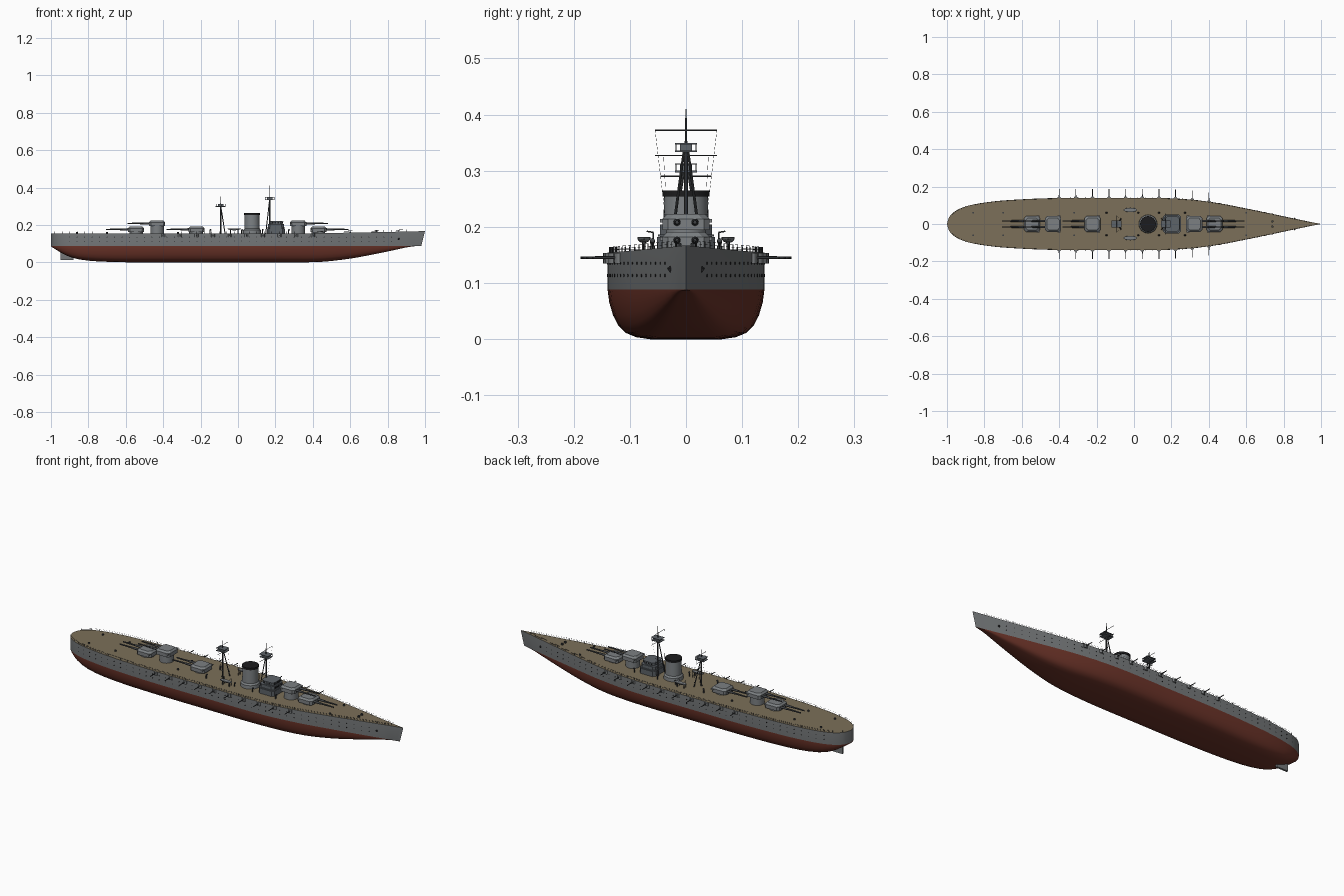
import bpy, bmesh, math
from mathutils import Vector, Matrix

if "Cube" in bpy.data.objects:
    bpy.data.objects.remove(bpy.data.objects["Cube"])


def material(name, rgb):
    m = bpy.data.materials.new(name)
    m.diffuse_color = (*rgb, 1)
    m.use_nodes = True
    m.node_tree.nodes["Principled BSDF"].inputs["Base Color"].default_value = m.diffuse_color
    return m


HULL = material("hull grey", (0.18, 0.19, 0.195))
RED = material("bottom red", (0.15, 0.034, 0.022))
DECK = material("wood deck", (0.20, 0.16, 0.10))
GREY = material("turret grey", (0.20, 0.215, 0.225))
BRIDGE = material("bridge grey", (0.11, 0.125, 0.14))
DARK = material("dark steel", (0.05, 0.054, 0.058))
BLACK = material("soot black", (0.012, 0.012, 0.013))


def interp(table, x):
    """Smooth curve through (x, value) pairs."""
    for i in range(len(table) - 1):
        (x0, a), (x1, b) = table[i], table[i + 1]
        if x <= x1 + 1e-9:
            def slope(k):
                lo, hi = max(k - 1, 0), min(k + 1, len(table) - 1)
                return (table[hi][1] - table[lo][1]) / (table[hi][0] - table[lo][0])
            h = x1 - x0
            t = (x - x0) / h
            return (a * (2*t**3 - 3*t*t + 1) + slope(i) * h * (t**3 - 2*t*t + t)
                    + b * (3*t*t - 2*t**3) + slope(i + 1) * h * (t**3 - t*t))
    return table[-1][1]


BEAM = [(-1, 0), (-.99, .034), (-.97, .058), (-.93, .083), (-.87, .102), (-.75, .121), (-.6, .132),
        (-.4, .139), (-.1, .139), (.15, .139), (.3, .131), (.45, .112), (.6, .083), (.75, .052),
        (.9, .020), (1, 0)]
KEEL = [(-1, .085), (-.97, .066), (-.93, .042), (-.87, .02), (-.8, .009), (-.7, .003), (-.55, 0),
        (.3, 0), (.45, .003), (.6, .02), (.7, .038), (.8, .058), (.93, .084), (1, .087)]
WATER = 0.088


def beam(x):
    return max(interp(BEAM, x), 0)


def deck_z(x):
    return 0.154 + 0.013 * max(0, (x - 0.25) / 0.75) ** 1.3


class Part:
    """Collects primitives into one named mesh object."""
    def __init__(self, name, *mats):
        self.name, self.mats, self.bm = name, mats, bmesh.new()

    def box(self, x, y, z, top=(1, 1)):
        """Box from (min, max) ranges; the top face can be scaled in."""
        c = [sum(r) / 2 for r in (x, y, z)]
        s = [r[1] - r[0] for r in (x, y, z)]
        for v in bmesh.ops.create_cube(self.bm, size=1)["verts"]:
            k = top if v.co.z > 0 else (1, 1)
            v.co = (c[0] + v.co.x*s[0]*k[0], c[1] + v.co.y*s[1]*k[1], c[2] + v.co.z*s[2])

    def rod(self, a, b, r1, r2=None, n=6):
        a, b = Vector(a), Vector(b)
        d = b - a
        m = Matrix.Translation((a + b) / 2) @ d.to_track_quat("Z", "Y").to_matrix().to_4x4()
        bmesh.ops.create_cone(self.bm, cap_ends=True, segments=n, radius1=r1,
                              radius2=r1 if r2 is None else r2, depth=d.length, matrix=m)

    def finish(self, rule=None, angle=30):
        me = bpy.data.meshes.new(self.name)
        bmesh.ops.recalc_face_normals(self.bm, faces=self.bm.faces)
        if rule:
            for f in self.bm.faces:
                f.material_index = rule(f)
        self.bm.to_mesh(me)
        for m in self.mats:
            me.materials.append(m)
        ob = bpy.data.objects.new(self.name, me)
        bpy.context.collection.objects.link(ob)
        bpy.ops.object.select_all(action="DESELECT")
        ob.select_set(True)
        bpy.context.view_layer.objects.active = ob
        bpy.ops.object.shade_smooth_by_angle(angle=math.radians(angle))
        return ob


# Hull: cross-sections lofted from stern to bow
SECTION = [(0, 0), (.45, 0), (.64, .045), (.77, .13), (.86, .27), (.93, .48), (.98, .75), (1, 1)]
stations = [-1, -.997, -.99, -.98, -.965, -.945, -.92, -.89] + [-.85 + .05*i for i in range(37)]
stations += [.98, 1]
hull = Part("hull", HULL, RED, DECK)
rings = []
for x in stations:
    w, k = beam(x), interp(KEEL, x)
    rake = 0.02 * max(0, (x - .8) / .2) ** 2
    half = [(x - rake, w * u, k + (WATER - k) * v) for u, v in SECTION]
    half.append((x, w, deck_z(x)))
    ring = half + [(px, -py, pz) for px, py, pz in reversed(half[1:])]
    rings.append([hull.bm.verts.new(p) for p in ring])
for r, s in zip(rings, rings[1:]):
    for i in range(len(r)):
        j = (i + 1) % len(r)
        hull.bm.faces.new((r[i], r[j], s[j], s[i]))
bmesh.ops.remove_doubles(hull.bm, verts=hull.bm.verts, dist=1e-5)
hull.finish(lambda f: 2 if f.normal.z > .9 else int(f.calc_center_median().z < WATER))

rudder = Part("rudder", HULL)
rudder.box((-.95, -.88), (-.005, .005), (.012, .07))
rudder.finish()

# Portholes, hawse pipes and casemate guns along both sides
ports = Part("portholes", BLACK)
guns = Part("casemate_guns", DARK)
mounts = Part("casemate_mounts", HULL)
for s in (-1, 1):
    for i in range(44):
        x = -.9 + .04 * i
        for z in (.135, .113):
            y = s * beam(x)
            ports.rod((x, y - s*.003, z), (x, y + s*.001, z), .0025)
    ports.rod((.86, s*.024, .127), (.86, s*.031, .122), .005)
    for i in range(10):
        x = -.4 + .0889 * i
        y = s * beam(x)
        mounts.rod((x, y - s*.003, .135), (x, y - s*.003, .153), .011, n=12)
        guns.rod((x, y, .145), (x, y + s*.048, .145), .003, .002)
for p in (ports, guns, mounts):
    p.finish()

# Railing round the deck edge
rail = Part("deck_railing", DARK)
for s in (-1, 1):
    pts = []
    for i in range(49):
        x = -.98 + .04 * i
        pts.append(Vector((x, s * max(beam(x) - .003, .001), deck_z(x))))
    for p, q in zip(pts, pts[1:]):
        rail.rod(p, p + Vector((0, 0, .01)), .0008, n=4)
        for h in (.005, .01):
            rail.rod(p + Vector((0, 0, h)), q + Vector((0, 0, h)), .0003, n=3)
rail.finish()


# Main turrets: x centre, height of turret floor, facing direction
def turret(name, x, z, d):
    base = Part(name + "_barbette", GREY)
    base.rod((x, 0, .15), (x, 0, z), .036, n=32)
    base.finish()
    house = Part(name + "_house", GREY)
    house.box((x - .043, x + .043), (-.042, .042), (z, z + .02))
    house.box((x - .043, x + .043), (-.042, .042), (z + .02, z + .029), (.8, .78))
    house.box((x - d*.032 - .008, x - d*.032 + .008), (-.046, .046), (z + .014, z + .02))
    vert = [e for e in house.bm.edges if abs(e.verts[0].co.z - e.verts[1].co.z) > .008]
    bmesh.ops.bevel(house.bm, geom=vert, offset=.01, segments=1, affect="EDGES")
    house.finish()
    barrels = Part(name + "_barrels", DARK)
    for y in (-.016, .016):
        barrels.rod((x + d*.04, y, z + .014), (x + d*.085, y, z + .014), .0065, .005, 12)
        barrels.rod((x + d*.08, y, z + .014), (x + d*.16, y, z + .014), .0045, .0033, 12)
    barrels.finish()


turret("aft_turret", -.545, .162, -1)
turret("aft_upper_turret", -.432, .194, -1)
turret("midship_turret", -.222, .162, -1)
turret("fore_upper_turret", .322, .194, 1)
turret("fore_turret", .43, .162, 1)

# Funnel with flared base and black cap
funnel = Part("funnel", GREY)
funnel.rod((.075, 0, .15), (.075, 0, .172), .05, .048, 32)
funnel.rod((.075, 0, .172), (.075, 0, .18), .048, .041, 32)
funnel.rod((.075, 0, .178), (.075, 0, .256), .041, .039, 32)
funnel.finish()
cap = Part("funnel_cap", BLACK)
cap.rod((.075, 0, .254), (.075, 0, .265), .042, n=32)
cap.finish()

# Bridge tiers with window bands
bridge = Part("bridge", BRIDGE)
bridge.box((.155, .25), (-.052, .052), (.15, .182))
bridge.box((.16, .245), (-.046, .046), (.182, .204))
bridge.box((.155, .25), (-.05, .05), (.183, .186))
bridge.box((.17, .238), (-.036, .036), (.204, .22))
bridge.box((.166, .242), (-.04, .04), (.219, .222))
bmesh.ops.bevel(bridge.bm, geom=[e for e in bridge.bm.edges if abs(
    e.verts[0].co.z - e.verts[1].co.z) > .001], offset=.012, segments=1, affect="EDGES")
bridge.finish()
windows = Part("bridge_windows", BLACK)
for i in range(5):
    y = -.024 + .012 * i
    windows.box((.236, .2395), (y - .004, y + .004), (.209, .215))
    windows.box((.243, .2465), (y - .004, y + .004), (.191, .198))
for s in (-1, 1):
    for x in (.185, .2, .215):
        windows.box((x - .004, x + .004), (s*.0365 - .001, s*.0365 + .001), (.209, .215))
windows.finish()


# Tripod masts with lookout tops, yards and stays
def mast(name, x, base, top, tip, yards, lean):
    m = Part(name, DARK)
    m.rod((x, 0, base), (x, 0, top + .01), .0045, .003, 8)
    m.rod((x, 0, top), (x, 0, tip), .0025, .001, 6)
    for s in (-1, 1):
        m.rod((x + lean, s*.028, base), (x, s*.003, top), .0028, .0022, 8)
    for zz, hw in yards:
        m.rod((x, -hw, zz), (x, hw, zz), .0011, n=5)
    for s in (-1, 1):
        m.rod((x, s*yards[0][1], yards[0][0]), (x + lean, s*.03, .16), .0003, n=3)
    m.finish()
    t = Part(name + "_lookout", BRIDGE)
    t.box((x - .026, x + .026), (-.02, .02), (top - .007, top - .004))
    t.box((x - .015, x + .015), (-.011, .011), (top - .004, top + .007))
    t.box((x - .026, x + .026), (-.02, .02), (top + .007, top + .009))
    for sx in (-1, 1):
        for sy in (-1, 1):
            t.rod((x + sx*.024, sy*.018, top - .007), (x + sx*.024, sy*.018, top + .008), .0009, n=4)
    t.finish()


mast("foremast", .17, .153, .34, .41, [(.372, .055), (.327, .055)], -.022)
mast("mainmast", -.093, .153, .304, .352, [(.327, .04), (.29, .045)], .024)

# Boats on cradles, davits, vents and deck fittings
boats = Part("boats", GREY)
fittings = Part("deck_fittings", DARK)
for s in (-1, 1):
    b = bmesh.ops.create_uvsphere(boats.bm, u_segments=16, v_segments=8, radius=1)["verts"]
    for v in b:
        v.co = (-.02 + v.co.x*.036, s*.075 + v.co.y*.012, .181 + min(v.co.z, .1)*.01)
    for x in (-.04, 0):
        fittings.rod((x, s*.075, .15), (x, s*.075, .175), .003)
        fittings.rod((x, s*.058, .15), (x, s*.058, .19), .0013)
        fittings.rod((x, s*.058, .19), (x, s*.07, .192), .0013)
    for x in (-.15, .02, .13, .27):
        fittings.rod((x, s*.06, .15), (x, s*.06, .172), .003, n=8)
        fittings.rod((x, s*.06, .172), (x + .006, s*.06, .176), .0045, n=8)
    for x in (-.86, -.7, -.32, .6):
        fittings.rod((x, s*.06, .15), (x, s*.06, deck_z(x) + .007), .005, n=8)
    fittings.rod((.74, s*.014, .15), (.74, s*.014, .17), .006, n=10)
fittings.finish()
boats.finish()
